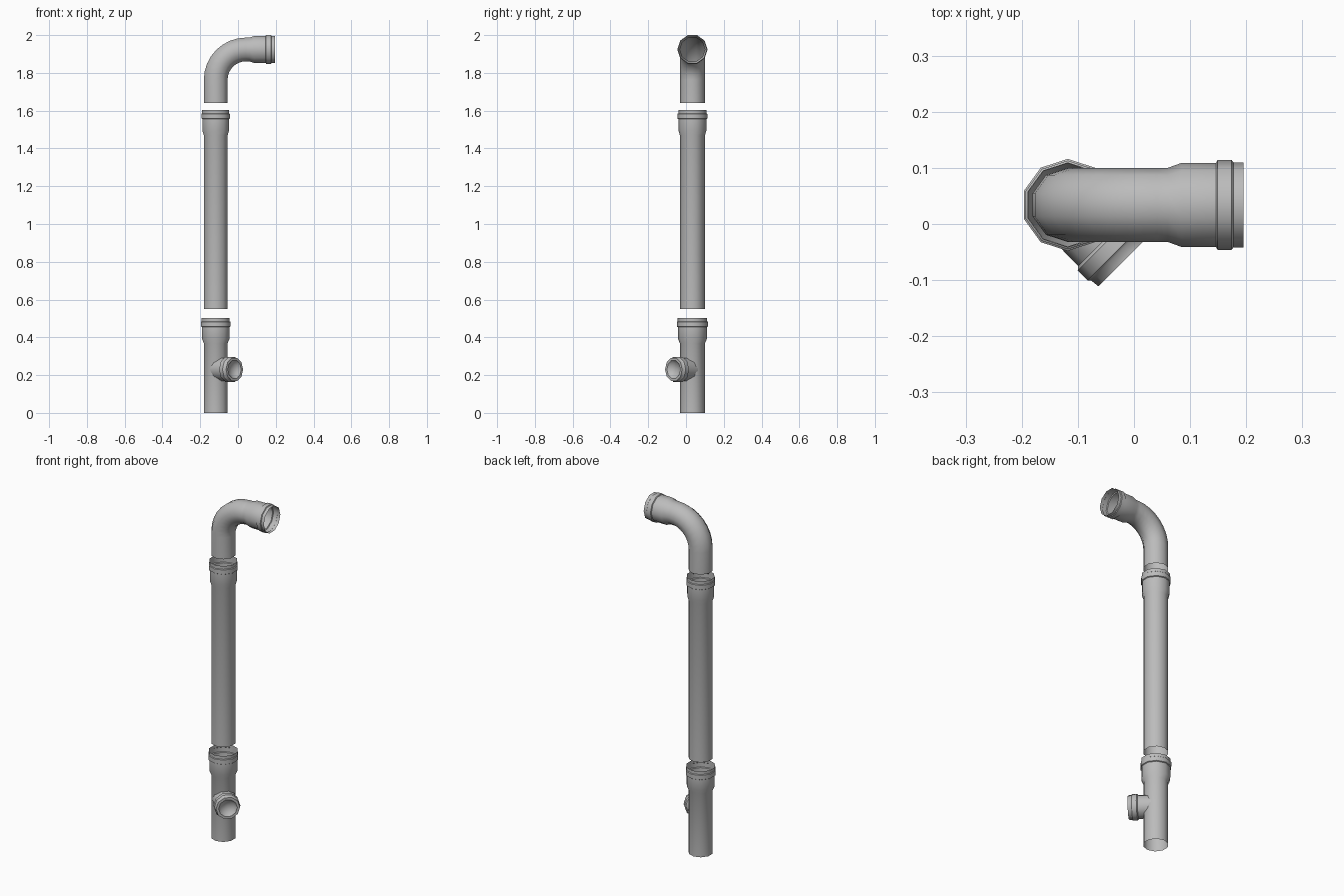
import bpy, bmesh, math
from mathutils import Vector

SIDES = 10
PIPE_R = 0.066
X, Y = -0.118, 0.034          # axis of the vertical run

cube = bpy.data.objects.get("Cube")
if cube:
    bpy.data.objects.remove(cube, do_unlink=True)

grey = bpy.data.materials.new("pipe grey")
grey.use_nodes = True
colour = (0.5, 0.5, 0.5, 1)
grey.diffuse_color = colour
grey.node_tree.nodes["Principled BSDF"].inputs["Base Color"].default_value = colour


def loft(name, rings, side):
    """Skin rings of (centre, axis, radius); a zero radius closes the end."""
    bm = bmesh.new()
    u = Vector(side).normalized()
    loops = []
    for centre, axis, radius in rings:
        v = axis.cross(u)
        angles = [2 * math.pi * i / SIDES for i in range(SIDES)]
        loops.append([bm.verts.new(centre + radius * (u * math.cos(a) + v * math.sin(a)))
                      for a in angles])
    for a, b in zip(loops, loops[1:]):
        for i in range(SIDES):
            j = (i + 1) % SIDES
            bm.faces.new((a[i], a[j], b[j], b[i]))
    bmesh.ops.remove_doubles(bm, verts=bm.verts, dist=1e-5)
    mesh = bpy.data.meshes.new(name)
    bm.to_mesh(mesh)
    bm.free()
    obj = bpy.data.objects.new(name, mesh)
    bpy.context.collection.objects.link(obj)
    mesh.materials.append(grey)
    bpy.ops.object.select_all(action='DESELECT')
    bpy.context.view_layer.objects.active = obj
    obj.select_set(True)
    bpy.ops.object.shade_smooth_by_angle(angle=math.radians(42))
    return obj


def straight(origin, axis, profile):
    return [(origin + axis * d, axis, r) for d, r in profile]


def socket(end, collar=0.08):
    """Flared socket with a raised collar and lip, finishing at distance end."""
    body = collar - 0.005
    return [(end - 0.135, PIPE_R), (end - 0.11, body), (end - 0.049, body),
            (end - 0.046, collar), (end - 0.021, collar), (end - 0.018, body + 0.001),
            (end, body + 0.001)]


up = Vector((0, 0, 1))
right = Vector((1, 0, 0))
base = Vector((X, Y, 0))

# Straight vertical pipes, each with a socket on top
loft("lower_pipe", straight(base, up, [(0, PIPE_R)] + socket(0.503, 0.082)), (0, 1, 0))
loft("middle_pipe", straight(base, up, [(0.55, PIPE_R)] + socket(1.604, 0.079)), (0, 1, 0))

# Elbow: short riser, quarter bend, horizontal socket
bend = 0.16
z_axis = 1.924
pivot = Vector((X + bend, Y, z_axis - bend))
rings = [(base + up * 1.64, up, PIPE_R)]
for i in range(9):
    t = math.pi / 2 * i / 8
    centre = pivot + bend * Vector((-math.cos(t), 0, math.sin(t)))
    rings.append((centre, Vector((math.sin(t), 0, math.cos(t))), PIPE_R))
rings += straight(Vector((0, Y, z_axis)), right, socket(0.195))
loft("top_elbow", rings, (0, 1, 0))

# Capped inspection branch, pointing diagonally out of the lower pipe
out = Vector((1, -1, 0)).normalized()
branch = [(0.02, 0.063), (0.09, 0.064), (0.095, 0.07), (0.12, 0.07), (0.124, 0.066),
          (0.141, 0.064), (0.141, 0.05), (0.124, 0.035), (0.118, 0)]
loft("inspection_branch", straight(base + up * 0.23, out, branch), (1, 1, 0))
